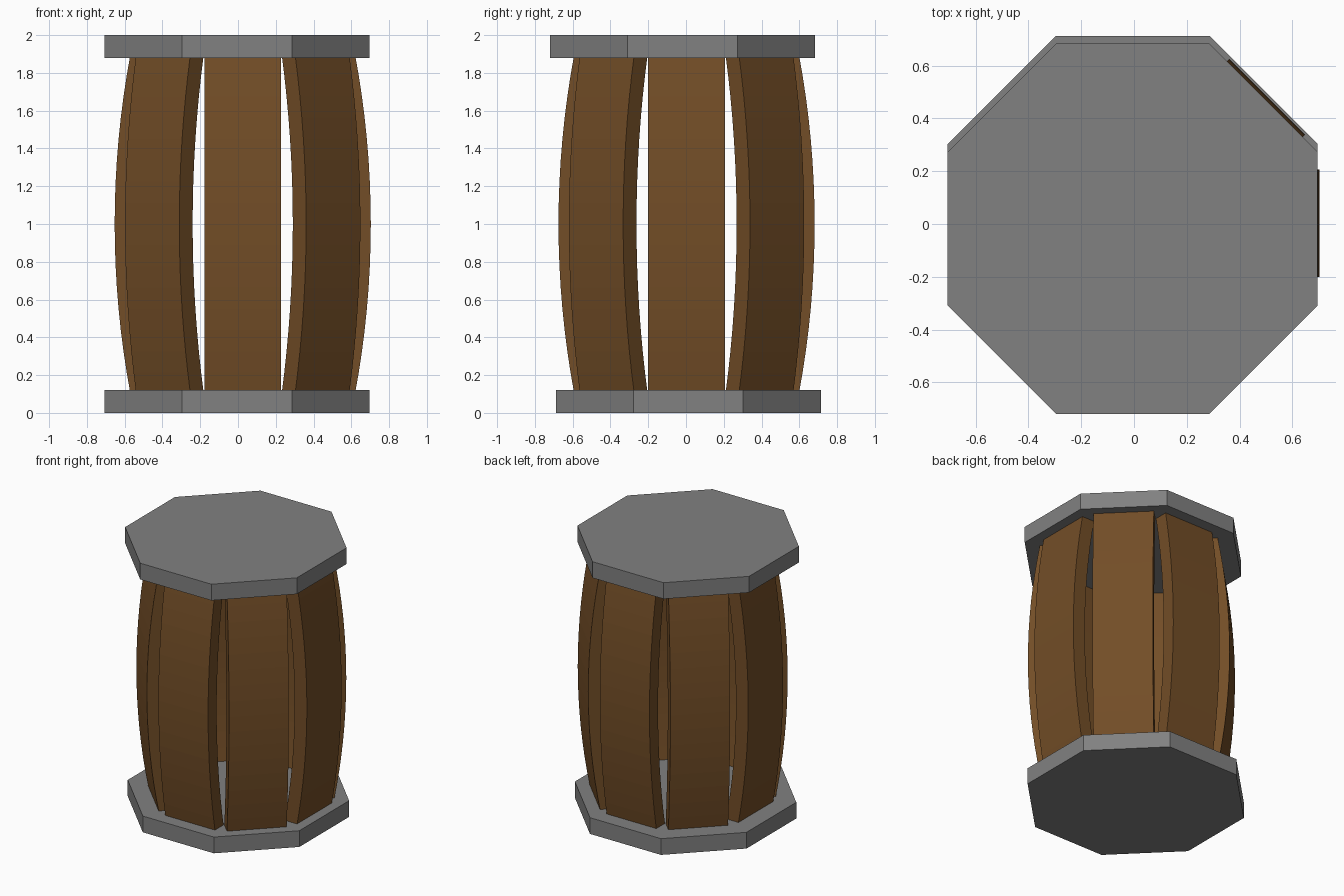
import bpy, math

if "Cube" in bpy.data.objects:
    bpy.data.objects.remove(bpy.data.objects["Cube"])

def material(name, rgb):
    m = bpy.data.materials.new(name)
    m.diffuse_color = (*rgb, 1)
    m.use_nodes = True
    m.node_tree.nodes["Principled BSDF"].inputs["Base Color"].default_value = m.diffuse_color
    return m

WOOD = material("brown_wood", (0.17, 0.075, 0.02))
METAL = material("dark_grey", (0.22, 0.22, 0.22))

# Octagonal end plates, slightly off-centre from each other
def plate(name, y, z):
    bpy.ops.mesh.primitive_cylinder_add(
        vertices=8, radius=0.7015 / math.cos(math.pi / 8), depth=0.12,
        location=(-0.005, y, z), rotation=(0, 0, math.pi / 8))
    ob = bpy.context.object
    ob.name = name
    ob.data.materials.append(METAL)

plate("bottom_plate", 0.012, 0.06)
plate("top_plate", -0.018, 1.94)

# One bowed stave: rectangular section swept along a shallow arc
HALF_W, THICK, STEPS = 0.203, 0.10, 16
BELLY, ARC_R = 0.678, 4.88
Z0, Z1 = 0.10, 1.90

def stave_mesh():
    verts, faces = [], []
    for i in range(STEPS + 1):
        z = Z0 + (Z1 - Z0) * i / STEPS
        r = BELLY - ARC_R + math.sqrt(ARC_R ** 2 - (z - 1) ** 2)
        verts += [(r, -HALF_W, z), (r, HALF_W, z),
                  (r - THICK, HALF_W, z), (r - THICK, -HALF_W, z)]
    for i in range(STEPS):
        for k in range(4):
            a, b = 4 * i + k, 4 * i + (k + 1) % 4
            faces.append((a, b, b + 4, a + 4))
    n = 4 * STEPS
    faces += [(3, 2, 1, 0), (n, n + 1, n + 2, n + 3)]
    me = bpy.data.meshes.new("stave")
    me.from_pydata(verts, [], faces)
    me.materials.append(WOOD)
    return me

# Ring of eight staves
mesh = stave_mesh()
for i in range(8):
    ob = bpy.data.objects.new(f"stave_{i + 1}", mesh)
    ob.location = (0.025, 0.003, 0)
    ob.rotation_euler.z = i * math.pi / 4
    bpy.context.collection.objects.link(ob)
